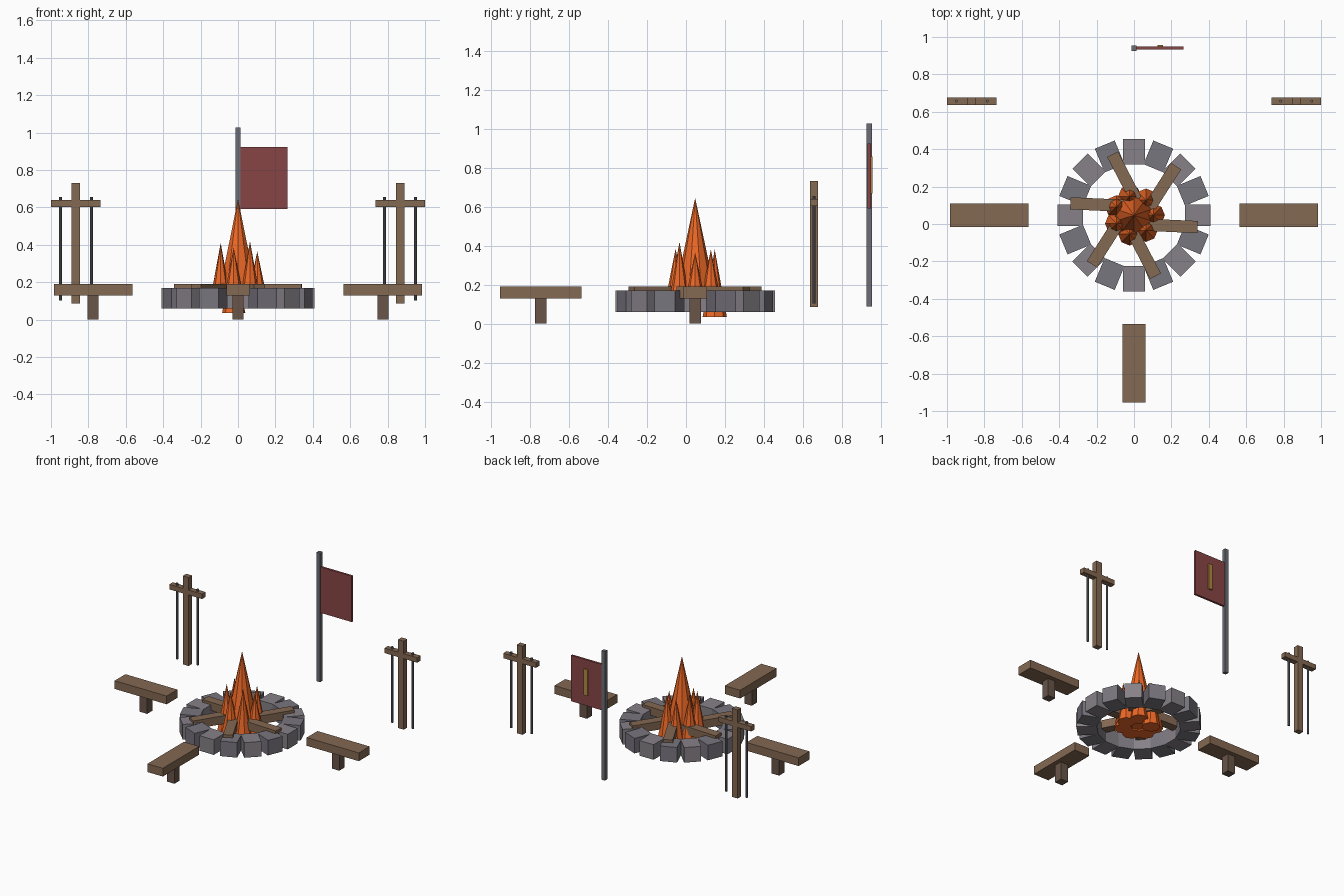
import bpy
from math import cos, sin, radians, pi
from mathutils import Vector, Matrix

if "Cube" in bpy.data.objects:
    bpy.data.objects.remove(bpy.data.objects["Cube"])

CENTRE = Vector((0, 0.047, 0))   # middle of the fire pit


def material(name, rgb):
    m = bpy.data.materials.new(name)
    m.diffuse_color = (*rgb, 1)
    m.use_nodes = True
    m.node_tree.nodes["Principled BSDF"].inputs["Base Color"].default_value = m.diffuse_color
    return m


WOOD = material("wood", (0.23, 0.14, 0.085))
DARK_WOOD = material("dark_wood", (0.14, 0.09, 0.065))
STONE_A = material("stone_light", (0.24, 0.22, 0.245))
STONE_B = material("stone_dark", (0.19, 0.18, 0.21))
METAL = material("metal", (0.15, 0.155, 0.18))
FLAME = material("flame", (0.85, 0.14, 0.02))
CLOTH = material("red_cloth", (0.25, 0.06, 0.06))
TRIM = material("ochre_trim", (0.45, 0.25, 0.05))


def box(name, loc, size, mat, angle=0):
    bpy.ops.mesh.primitive_cube_add(size=1, location=loc)
    o = bpy.context.object
    o.name = name
    o.data.transform(Matrix.Diagonal((*size, 1)))
    o.rotation_euler.z = angle
    o.data.materials.append(mat)
    return o


def cone(name, x, y, z0, z1, r, r_top, sides, mat):
    bpy.ops.mesh.primitive_cone_add(vertices=sides, radius1=r, radius2=r_top,
                                    depth=z1 - z0, location=(x, y, (z0 + z1) / 2))
    o = bpy.context.object
    o.name = name
    o.data.materials.append(mat)
    return o


# Ring of sixteen stone blocks
for i in range(16):
    a = i * pi / 8
    p = CENTRE + Vector((0.34 * cos(a), 0.34 * sin(a), 0.115))
    box("ring_stone", p, (0.137, 0.115, 0.11), STONE_B if i % 2 else STONE_A, a)

# Six logs laid in a pinwheel
for i in range(6):
    turn = Matrix.Rotation(i * pi / 3, 4, 'Z')
    p = CENTRE + turn @ Vector((0.195, -0.057, 0.16))
    box("fire_log", p, (0.29, 0.065, 0.06), WOOD, i * pi / 3 - radians(2.5))

# Central flame and seven smaller flames
cone("main_flame", 0, CENTRE.y, 0.08, 0.645, 0.12, 0, 10, FLAME)
tips = [0.365, 0.38, 0.38, 0.41, 0.40, 0.385, 0.42]
for i, tip in enumerate(tips):
    a = i * 2 * pi / 7
    cone("small_flame", 0.103 * cos(a), CENTRE.y + 0.103 * sin(a),
         0.035 if i == 2 else 0.07, tip, 0.062, 0, 8, FLAME)

# Three benches, each a plank on one leg
for x, y, a in ((-0.775, CENTRE.y, 0), (0.775, CENTRE.y, 0), (0, -0.745, pi / 2)):
    box("bench_seat", (x, y, 0.16), (0.42, 0.124, 0.06), WOOD, a)
    box("bench_leg", (x, y, 0.067), (0.06, 0.06, 0.134), DARK_WOOD, a)

# Two hanging-rod stands
for s in (-1, 1):
    box("stand_post", (s * 0.868, 0.657, 0.408), (0.046, 0.04, 0.645), WOOD)
    box("stand_crossbar", (s * 0.868, 0.657, 0.621), (0.264, 0.04, 0.036), WOOD)
    for x in (0.784, 0.95):
        cone("hanging_rod", s * x, 0.657, 0.102, 0.655, 0.008, 0.008, 8, METAL)

# Banner on its pole
box("banner_pole", (0, 0.94, 0.557), (0.028, 0.028, 0.94), METAL)
box("banner_cloth", (0.139, 0.94, 0.757), (0.252, 0.016, 0.334), CLOTH)
box("banner_stripe", (0.14, 0.952, 0.763), (0.03, 0.012, 0.19), TRIM)
